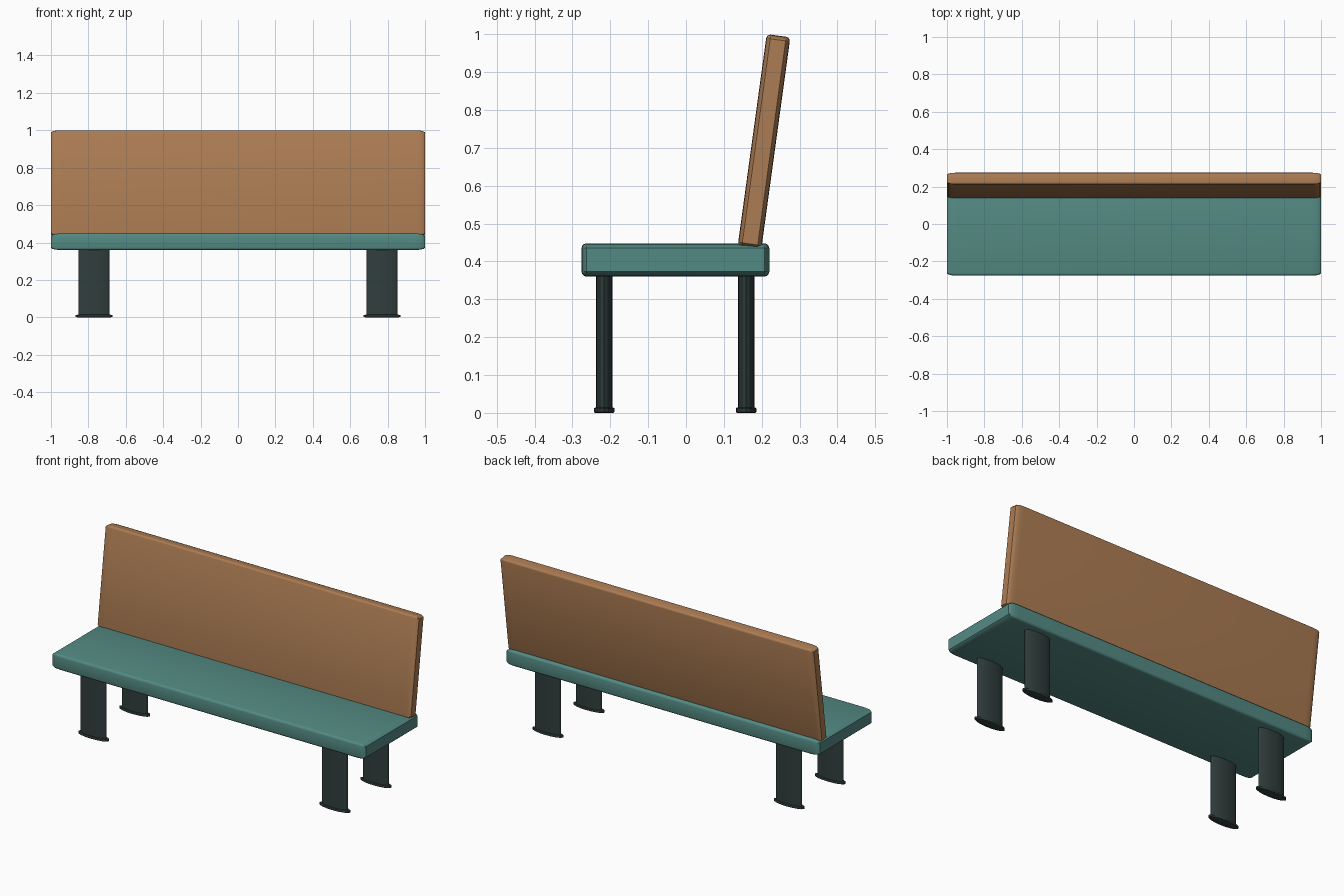
import bpy, bmesh, math
from mathutils import Matrix

if "Cube" in bpy.data.objects:
    bpy.data.objects.remove(bpy.data.objects["Cube"])


def material(name, rgb):
    m = bpy.data.materials.new(name)
    lin = [((c / 255 + 0.055) / 1.055) ** 2.4 for c in rgb]
    m.diffuse_color = (*lin, 1)
    m.use_nodes = True
    m.node_tree.nodes["Principled BSDF"].inputs["Base Color"].default_value = m.diffuse_color
    return m


teal = material("teal", (84, 138, 131))
brown = material("wood brown", (172, 124, 83))
dark = material("dark metal", (48, 62, 61))


def finish(bm, name, mat):
    me = bpy.data.meshes.new(name)
    bm.to_mesh(me)
    bm.free()
    me.materials.append(mat)
    ob = bpy.data.objects.new(name, me)
    bpy.context.collection.objects.link(ob)
    bpy.ops.object.select_all(action='DESELECT')
    ob.select_set(True)
    bpy.context.view_layer.objects.active = ob
    bpy.ops.object.shade_smooth_by_angle(angle=math.radians(30))
    return ob


def slab(name, mat, size, centre, radius, tilt=0.0, stretch=4):
    """Rounded box whose rounding is stretched along x."""
    bm = bmesh.new()
    bmesh.ops.create_cube(bm, size=1)
    bmesh.ops.scale(bm, vec=(size[0] / stretch, size[1], size[2]), verts=bm.verts)
    bmesh.ops.bevel(bm, geom=bm.edges[:], offset=radius, segments=3,
                    profile=0.5, affect='EDGES')
    bmesh.ops.scale(bm, vec=(stretch, 1, 1), verts=bm.verts)
    bm.transform(Matrix.Translation(centre) @ Matrix.Rotation(tilt, 4, 'X'))
    return finish(bm, name, mat)


def oval_post(name, x, y, z0, z1, rx, ry, bevel=0.0):
    """Upright oval cylinder, optionally with softened rims."""
    bm = bmesh.new()
    bmesh.ops.create_cone(bm, cap_ends=True, segments=16, radius1=ry, radius2=ry,
                          depth=z1 - z0)
    if bevel:
        rims = [e for e in bm.edges if abs(e.verts[0].co.z - e.verts[1].co.z) < 1e-5]
        bmesh.ops.bevel(bm, geom=rims, offset=bevel, segments=2, profile=0.5,
                        affect='EDGES')
    bmesh.ops.scale(bm, vec=(rx / ry, 1, 1), verts=bm.verts)
    bm.transform(Matrix.Translation((x, y, (z0 + z1) / 2)))
    return finish(bm, name, dark)


# Seat and leaning backrest
slab("seat", teal, (2, 0.496, 0.088), (0, -0.028, 0.404), 0.013)
slab("backrest", brown, (2, 0.063, 0.566), (0, 0.206, 0.716), 0.011,
     tilt=-math.radians(7.8))

# Four oval legs with slightly wider feet
for side, sx in (("left", -1), ("right", 1)):
    for row, y in (("front", -0.216), ("back", 0.159)):
        oval_post(f"{row}_{side}_leg", sx * 0.77, y, 0.008, 0.38, 0.083, 0.022)
        oval_post(f"{row}_{side}_foot", sx * 0.77, y, 0.0, 0.014, 0.098, 0.027, 0.003)
